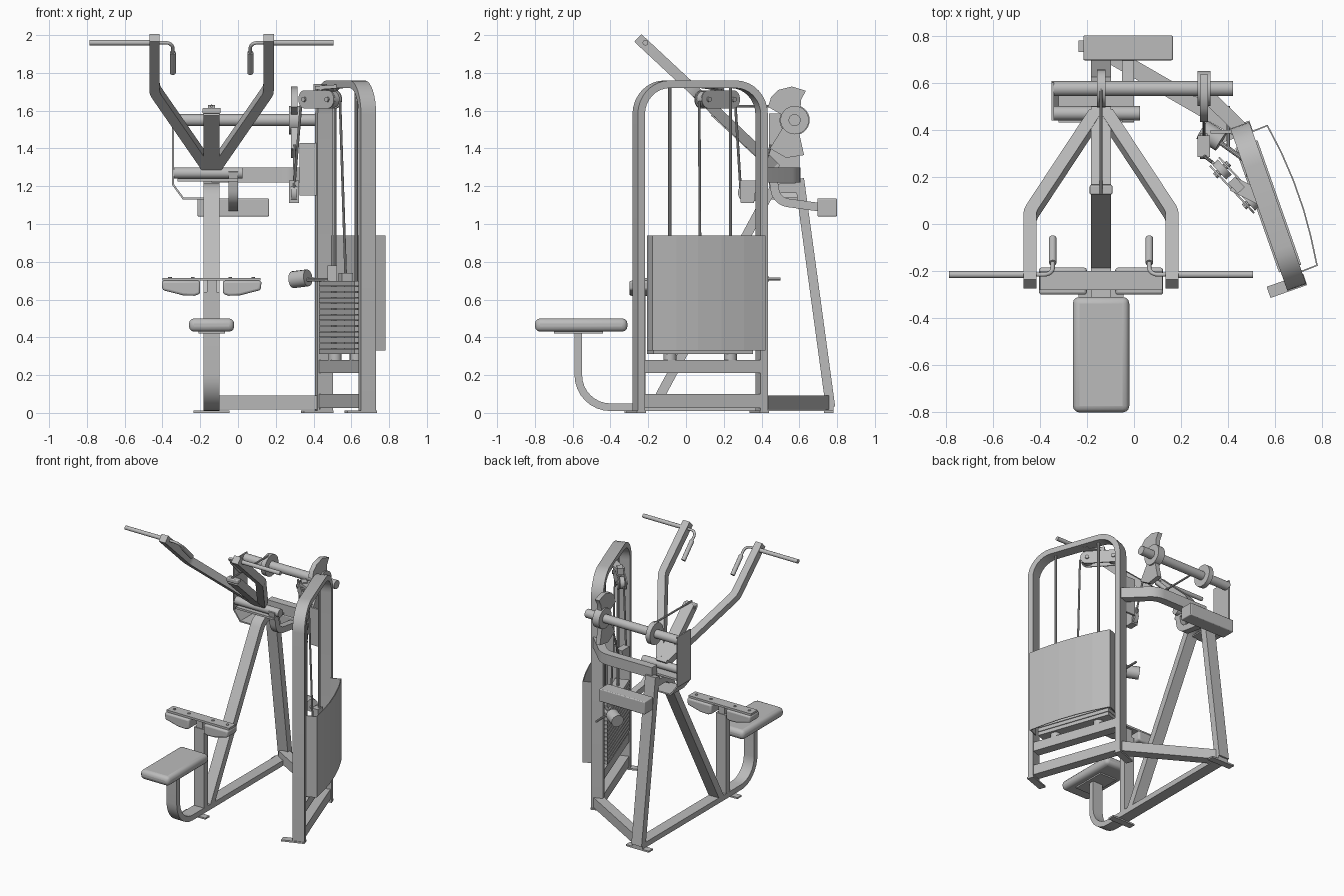
import bpy, bmesh, math
from mathutils import Vector, Matrix

if "Cube" in bpy.data.objects:
    bpy.data.objects.remove(bpy.data.objects["Cube"])

GREY = (0.5, 0.5, 0.5, 1)
mat = bpy.data.materials.new("machine grey")
mat.use_nodes = True
mat.diffuse_color = GREY
mat.node_tree.nodes["Principled BSDF"].inputs["Base Color"].default_value = GREY
I = Matrix.Identity(4)
CX = -0.14                                   # centre plane of the user station
X, Z = Vector((1, 0, 0)), Vector((0, 0, 1))
# The weight tower stands turned about z
TOWER = Matrix.Translation((0.57, 0.075, 0)) @ Matrix.Rotation(math.radians(19.4), 4, 'Z')


def finish(name, bm, M=I, bevel=0, segments=3):
    bmesh.ops.recalc_face_normals(bm, faces=bm.faces)
    me = bpy.data.meshes.new(name)
    bm.to_mesh(me)
    bm.free()
    me.materials.append(mat)
    ob = bpy.data.objects.new(name, me)
    ob.matrix_world = M
    bpy.context.collection.objects.link(ob)
    if bevel:
        mod = ob.modifiers.new("bevel", 'BEVEL')
        mod.width, mod.segments = bevel, segments
    return ob


def box(name, lo, hi, M=I, bevel=0):
    bm = bmesh.new()
    bmesh.ops.create_cube(bm, size=1)
    for v in bm.verts:
        v.co = [l + (c + 0.5) * (h - l) for c, l, h in zip(v.co, lo, hi)]
    return finish(name, bm, M, bevel)


def fillet(pts, r):
    """Replace inner corners of a path by arcs."""
    out = [pts[0]]
    for a, p, b in zip(pts, pts[1:], pts[2:]):
        t1, t2 = (p - a).normalized(), (b - p).normalized()
        turn = t1.angle(t2)
        inner = (t2 - t1 * t1.dot(t2)).normalized()
        start = p - t1 * r * math.tan(turn / 2)
        n = max(2, round(turn / 0.2))
        for k in range(n + 1):
            f = turn * k / n
            out.append(start + inner * r * (1 - math.cos(f)) + t1 * r * math.sin(f))
    return out + [pts[-1]]


def sweep(name, pts, section, side, r=0, M=I):
    """Sweep a section along a flat path; side is the normal of its plane."""
    pts = [Vector(p) for p in pts]
    if r:
        pts = fillet(pts, r)
    side = Vector(side).normalized()
    bm, rings = bmesh.new(), []
    for i, p in enumerate(pts):
        ta = (p - pts[max(i - 1, 0)]).normalized() if i else (pts[1] - p).normalized()
        tb = (pts[i + 1] - p).normalized() if i + 1 < len(pts) else ta
        t = (ta + tb).normalized()
        m = side.cross(t).normalized() / max(t.dot(ta), 0.3)
        rings.append([bm.verts.new(p + side * a + m * b) for a, b in section])
    n = len(section)
    for ra, rb in zip(rings, rings[1:]):
        for k in range(n):
            bm.faces.new((ra[k], ra[(k + 1) % n], rb[(k + 1) % n], rb[k]))
    bm.faces.new(rings[0])
    bm.faces.new(rings[-1])
    return finish(name, bm, M)


def rect(w, h):
    return [(-w / 2, -h / 2), (w / 2, -h / 2), (w / 2, h / 2), (-w / 2, h / 2)]


def ring(r, n=20):
    return [(r * math.cos(2 * math.pi * k / n), r * math.sin(2 * math.pi * k / n)) for k in range(n)]


def rod(name, a, b, r, n=20, M=I):
    d = (Vector(b) - Vector(a)).normalized()
    side = d.cross(Z if abs(d.z) < 0.9 else X)
    return sweep(name, [a, b], ring(r, n), side, M=M)


def plate(name, profile, x0, x1, M=I):
    """Extrude a (y, z) outline along x."""
    bm = bmesh.new()
    f = bm.faces.new([bm.verts.new((x0, y, z)) for y, z in profile])
    res = bmesh.ops.extrude_face_region(bm, geom=[f])
    for v in res["geom"]:
        if isinstance(v, bmesh.types.BMVert):
            v.co.x = x1
    return finish(name, bm, M)


# Seat and its bent support, running into the base
box("seat", (CX - .12, -.8, .43), (CX + .12, -.31, .5), bevel=.028)
box("seat_plate", (CX - .07, -.7, .42), (CX + .07, -.44, .435))
sweep("seat_tube", [(CX, -.57, .43), (CX, -.57, .03), (CX, .78, .03)], rect(.085, .04), X, .17)

# Main frame of the user station
sweep("front_beam", [(CX, -.17, .03), (CX, .455, 1.19), (CX, .62, 1.19)], rect(.085, .05), X, .1)
sweep("rear_post", [(CX, .765, .03), (CX, .60, 1.24)], rect(.085, .05), X)
sweep("lower_link", [(CX, .74, .055), (.45, .40, .055)], rect(.075, .07), Z)
sweep("upper_link", [(CX, .575, 1.26), (.28, .575, 1.26), (.46, .40, 1.26)], rect(.08, .06), Z, .12)
for y in (-.3, .755):
    box("base_foot", (CX - .095, y - .025, 0), (CX + .095, y + .025, .012))

# Knee pads
box("knee_post", (CX - .042, -.265, .03), (CX + .042, -.215, .64))
box("knee_neck", (CX - .025, -.26, .63), (CX + .025, -.22, .705))
box("knee_bar", (CX - .26, -.28, .7), (CX + .26, -.2, .715))
for s in (-1, 1):
    bm = bmesh.new()
    outline = [(.06, .7), (.06, .63), (.09, .62), (.15, .622), (.22, .64), (.26, .65), (.265, .7)]
    f = bm.faces.new([bm.verts.new((CX + s * x, -.3, z)) for x, z in outline])
    for g in bmesh.ops.extrude_face_region(bm, geom=[f])["geom"]:
        if isinstance(g, bmesh.types.BMVert):
            g.co.y = -.185
    finish("knee_pad", bm, bevel=.012)
    for x in (.1, .22):
        rod("pad_bolt", (CX + s * x, -.24, .71), (CX + s * x, -.24, .72), .01, 10)

# Pivot shafts and their brackets
rod("upper_shaft", (-.35, .575, 1.55), (.42, .575, 1.55), .032)
rod("lower_shaft", (-.35, .47, 1.27), (.025, .47, 1.27), .03)
sweep("shaft_end_plate", [(-.345, .52, 1.585), (-.345, .52, 1.21), (-.29, .52, 1.135), (CX, .52, 1.135)],
      rect(.16, .01), (0, 1, 0))
box("lower_shaft_bracket", (-.32, .43, 1.225), (0, .55, 1.24))

# Swinging arms with grips, all lying in one sloping plane
slope = (0, .68, .73)
for s in (-1, 1):
    sweep("swing_arm", [(CX + s * .302, -.255, 1.985), (CX + s * .302, .04, 1.71), (CX + s * .025, .46, 1.31)],
          rect(.055, .055), slope, .1)
    rod("outer_grip", (CX + s * .28, -.215, 1.96), (CX + s * .645, -.215, 1.96), .015, 14)
    sweep("inner_grip_tube", [(CX + s * .28, -.215, 1.96), (CX + s * .205, -.215, 1.96), (CX + s * .205, -.10, 1.84)],
          ring(.009, 12), (0, .72, .69), .04)
    rod("inner_grip", (CX + s * .205, -.165, 1.908), (CX + s * .205, -.06, 1.80), .016, 14)
sweep("centre_lever", [(CX, .15, 1.595), (CX, .48, 1.29)], rect(.085, .055), X)
box("lever_clamp", (CX - .048, .125, 1.585), (CX + .048, .165, 1.615), bevel=.006)

# Lever cable and its wheel
rod("lever_wheel", (CX - .018, .575, 1.55), (CX + .018, .575, 1.55), .08, 28)
rod("lever_cable", (CX, .13, 1.622), (CX, .575, 1.625), .007, 8)

# Counterweight on its bent arm
sweep("counterweight_arm", [(-.025, .455, 1.28), (-.025, .48, 1.12), (-.025, .70, 1.09)],
      rect(.05, .045), X, .08)
box("counterweight", (-.215, .695, 1.04), (.165, .80, 1.135), bevel=.006)

# Two-lobed cam
plate("cam", [(.54, 1.56), (.434, 1.62), (.45, 1.67), (.49, 1.71), (.56, 1.728), (.635, 1.705),
              (.61, 1.66), (.605, 1.6), (.595, 1.5), (.625, 1.365), (.53, 1.35), (.444, 1.40), (.5, 1.49)], .28, .315)
rod("cam_hub", (.27, .575, 1.55), (.325, .575, 1.55), .075, 28)

# Weight tower: hoop, cross bars, guide rods and feet
sweep("tower_hoop", [(0, -.345, .01), (0, -.345, 1.74), (0, .345, 1.74), (0, .345, .01)],
      rect(.085, .04), X, .16, TOWER)
box("tower_base_bar", (-.035, -.33, .025), (.035, .33, .1), TOWER)
box("tower_shelf_bar", (-.035, -.33, .21), (.035, .33, .28), TOWER)
for s in (-1, 1):
    rod("guide_rod", (0, s * .17, .28), (0, s * .17, 1.73), .009, 10, TOWER)
    rod("stack_bumper", (0, s * .17, .28), (0, s * .17, .315), .035, 16, TOWER)
    box("tower_foot", (-.12, s * .345 - .025, 0), (.045, s * .345 + .025, .012), TOWER)

# Weight stack with selector
for k in range(13):
    box("weight_plate", (-.05, -.28, .312 + k * .03), (.05, .28, .338 + k * .03), TOWER)
box("selector_head", (-.03, -.03, .69), (.03, .03, .74), TOWER)
box("selector_block", (.475, .2, .68), (.525, .26, .78))
rod("selector_rod", (.36, .35, .705), (.5, .25, .705), .01, 10)
rod("selector_knob", (.29, .40, .705), (.37, .35, .715), .045, 16)
rod("selector_pin", (.40, .33, .71), (.40, .5, .71), .008, 8)

# Curved shroud on the outer side
sweep("shroud", [(.035, .322, .635), (.11, .325, .635), (.128, .2, .635), (.137, .07, .635), (.137, -.06, .635),
                 (.128, -.18, .635), (.112, -.305, .635), (.035, -.308, .635)], rect(.61, .006), Z, 0, TOWER)

# Twin pulley block under the hoop, turned towards the cam
BLOCK = Matrix.Translation((.435, .165, 1.66)) @ Matrix.Rotation(math.radians(43), 4, 'Z')
capsule = [(math.copysign(.09, math.cos(a)) + .048 * math.cos(a), .048 * math.sin(a))
           for a in [math.pi * (k + .5) / 10 for k in range(20)]]
for s in (-1, 1):
    plate("pulley_cheek", capsule, s * .03, s * .022, BLOCK)
    rod("pulley", (-.016, s * .09, 0), (.016, s * .09, 0), .043, 20, BLOCK)
    rod("pulley_bolt", (-.04, s * .09, 0), (.04, s * .09, 0), .014, 10, BLOCK)
box("pulley_hanger", (-.02, -.03, .03), (.02, .03, .08), BLOCK)
sweep("pulley_mount", [(.42, .17, 1.72), (.56, .10, 1.73)], rect(.02, .06), Z)

# Cables, lower pulley and the gusset behind it
rod("stack_cable", (.54, .07, 1.65), (.57, .075, .72), .007, 8)
rod("return_cable", (.335, .26, 1.65), (.295, .29, 1.17), .007, 8)
rod("cam_cable", (.297, .45, 1.42), (.297, .37, 1.17), .007, 8)
rod("lower_pulley", (.28, .33, 1.165), (.312, .33, 1.165), .055, 24)
plate("lower_pulley_cheek", [(.29, 1.11), (.36, 1.11), (.375, 1.23), (.285, 1.23)], .27, .322)
box("tower_gusset", (.325, .385, 1.15), (.42, .40, 1.43))

# Smooth round parts, keep edges crisp
bpy.ops.object.select_all(action='DESELECT')
for ob in bpy.context.scene.objects:
    if ob.type == 'MESH' and not ob.name.startswith("shroud"):
        ob.select_set(True)
        bpy.context.view_layer.objects.active = ob
bpy.ops.object.shade_smooth_by_angle(angle=math.radians(32))
bpy.ops.object.select_all(action='DESELECT')
